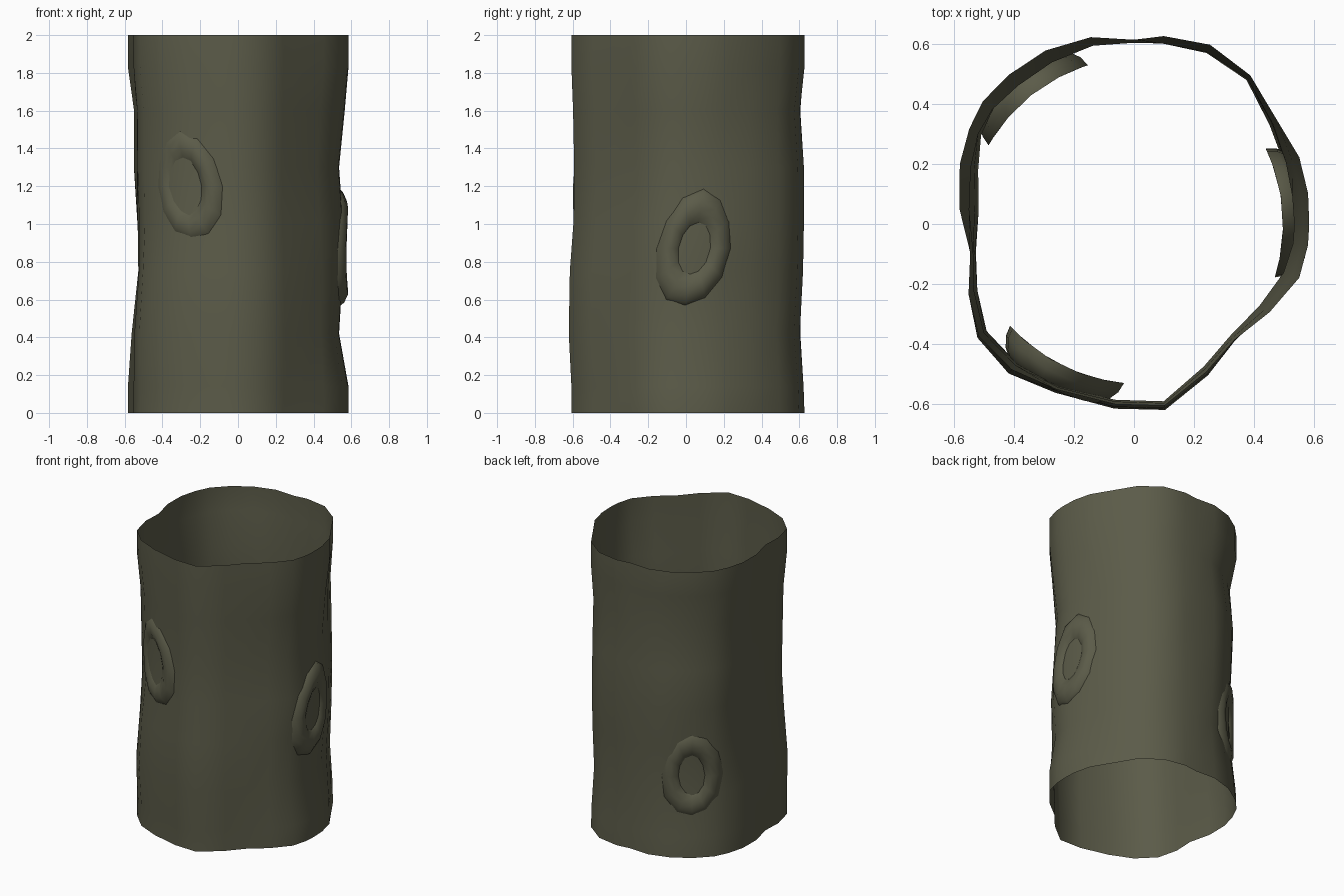
import bpy, bmesh, math
from mathutils import Vector

if "Cube" in bpy.data.objects:
    bpy.data.objects.remove(bpy.data.objects["Cube"])

bark = bpy.data.materials.new("dark olive bark")
bark.diffuse_color = (0.105, 0.105, 0.066, 1)
bark.use_nodes = True
bark.node_tree.nodes["Principled BSDF"].inputs["Base Color"].default_value = bark.diffuse_color


def make(name, bm):
    me = bpy.data.meshes.new(name)
    bm.to_mesh(me)
    bm.free()
    me.materials.append(bark)
    for p in me.polygons:
        p.use_smooth = True
    ob = bpy.data.objects.new(name, me)
    bpy.context.collection.objects.link(ob)
    return ob


def bridge(bm, rings):
    n = len(rings[0])
    for a, b in zip(rings, rings[1:]):
        for i in range(n):
            j = (i + 1) % n
            bm.faces.new((a[i], a[j], b[j], b[i]))


# trunk: open tube; each entry is angle, rim radius, waist radius
section = [(0, .585, .535), (10, .59, .535), (22, .595, .54), (36, .59, .56),
           (52, .63, .61), (67, .65, .62), (81, .635, .61), (90, .615, .605),
           (103, .64, .61), (117, .65, .60), (130, .65, .59), (141, .65, .59),
           (150, .635, .58), (161, .615, .545), (175, .585, .52), (190, .555, .535),
           (203, .60, .56), (216, .64, .60), (230, .635, .60), (245, .61, .595),
           (264, .605, .59), (279.5, .615, .60), (296, .55, .53), (311, .512, .492),
           (327, .54, .50), (342, .58, .525), (353, .585, .535)]
levels = [0, .14, .42, .75, 1.02, 1.3, 1.6, 1.83, 2]
# how far each side is drawn in towards the waist at each level
pinch = zip(levels,
            [0, 0, 1, .6, .6, 1, .4, 0, 0],
            [0, 0, .3, 1, .8, .5, .5, 0, 0],
            [0, 0, -1, -.6, .8, 1, .6, 0, 0],
            [0, .2, 1, .3, .1, .1, 1, 0, 0])
bm = bmesh.new()
rings = []
for z, right, left, front, back in pinch:
    ring = []
    for deg, rim, waist in section:
        a = math.radians(deg)
        c, s = math.cos(a), math.sin(a)
        w = (right if c > 0 else left) * c * c + (back if s > 0 else front) * s * s
        r = rim + (waist - rim) * w
        ring.append(bm.verts.new((r * c, r * s, z)))
    rings.append(ring)
bridge(bm, rings)
make("trunk", bm)

# knots: raised oval rings curved round the bark
profile = [(0, 0), (.02, .035), (.14, .065), (.35, .085),
           (.58, .083), (.8, .065), (.94, .04), (1, .01)]


def knot(name, deg, z, depth, lean, side):
    a = math.radians(deg)
    out = Vector((math.cos(a), math.sin(a), 0))
    tan = Vector((-math.sin(a), math.cos(a), 0))
    up = Vector((0, 0, 1))
    bm = bmesh.new()
    rings = []
    n = 12
    for t, d in profile:
        ring = []
        for i in range(n):
            q = 2 * math.pi * i / n
            wob = 1 + .03 * math.cos(3 * q + 1) * (1 - t)
            v = (.322 * (1 - t) + .105 * t) * math.sin(q) * wob
            u = (.213 * (1 - t) + .06 * t) * math.cos(q) * wob + lean * v
            ring.append(bm.verts.new(out * (depth + d - .9 * u * u)
                                     + tan * (u + side) + up * (z + v)))
        rings.append(ring)
    bridge(bm, rings)
    make(name, bm)


knot("right_knot", 4, .87, .498, .16, .005)
knot("front_knot", 243, 1.2, .53, -.12, -.005)
knot("back_left_knot", 128.5, .555, .55, 0, 0)
